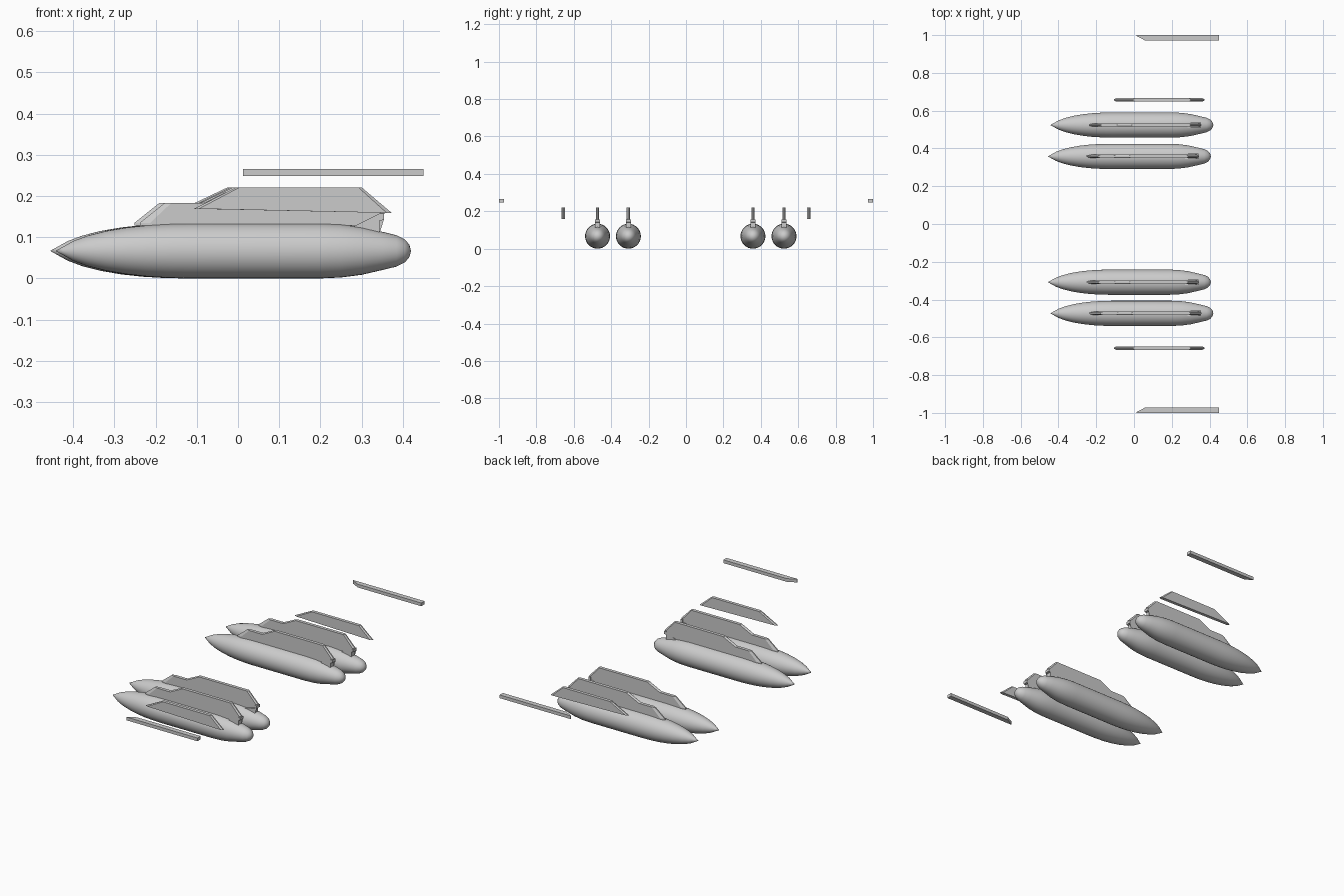
import bpy, bmesh, math

if "Cube" in bpy.data.objects:
    bpy.data.objects.remove(bpy.data.objects["Cube"])


def finish(name, bm):
    bmesh.ops.recalc_face_normals(bm, faces=bm.faces)
    me = bpy.data.meshes.new(name)
    bm.to_mesh(me)
    bm.free()
    ob = bpy.data.objects.new(name, me)
    bpy.context.collection.objects.link(ob)
    return ob


def tank(name, x, y, segs=32):
    # lathe of (x, radius) around the long axis
    prof = [(-.425, .010), (-.40, .024), (-.365, .037), (-.32, .0485),
            (-.27, .057), (-.22, .0625), (-.17, .0655), (-.12, .0667), (.20, .0667),
            (.25, .0645), (.30, .058), (.35, .0465), (.385, .038), (.405, .028), (.416, .015)]
    bm = bmesh.new()
    rings = []
    for px, r in prof:
        rings.append([bm.verts.new((x + px, y + r * math.cos(2 * math.pi * i / segs),
                                    .0667 + r * math.sin(2 * math.pi * i / segs)))
                      for i in range(segs)])
    nose = bm.verts.new((x - .443, y, .0667))
    tail = bm.verts.new((x + .420, y, .0667))
    for i in range(segs):
        j = (i + 1) % segs
        for a, b in zip(rings, rings[1:]):
            bm.faces.new((a[i], a[j], b[j], b[i]))
        bm.faces.new((nose, rings[0][j], rings[0][i]))
        bm.faces.new((tail, rings[-1][i], rings[-1][j]))
    for f in bm.faces:
        f.smooth = True
    return finish(name, bm)


def plate(name, prof, x, y, width, inset=None):
    # x-z outline thickened along y; insets give chamfered end edges
    inset = inset or [0] * len(prof)
    bm = bmesh.new()
    h = width / 2
    loops = []
    for dy, k in ((-h, 1), (-h * .35, 0), (h * .35, 0), (h, 1)):
        loops.append([bm.verts.new((x + px + k * d, y + dy, pz))
                      for (px, pz), d in zip(prof, inset)])
    n = len(prof)
    for a, b in zip(loops, loops[1:]):
        for i in range(n):
            j = (i + 1) % n
            bm.faces.new((a[i], a[j], b[j], b[i]))
    bm.faces.new(loops[0])
    bm.faces.new(loops[-1])
    bmesh.ops.remove_doubles(bm, verts=bm.verts, dist=1e-6)
    return finish(name, bm)


pylon = [(-.238, .128), (-.238, .135), (-.178, .183), (-.092, .183), (-.012, .221),
         (.298, .221), (.357, .16), (.347, .142), (.283, .128)]
pylon_in = [.025, .025, .016, .01, .008, -.008, -.012, -.006, 0]
foot = [(.283, .108), (.283, .127), (.354, .142), (.354, .157), (.343, .157), (.343, .108)]
fin = [(-.107, .169), (-.004, .221), (.300, .221), (.373, .159)]
fin_in = [.012, .008, -.008, -.012]

# drop tanks with pylons
for label, x, y in (("left_outer", 0, -.473), ("left_inner", -.013, -.308),
                    ("right_inner", -.013, .358), ("right_outer", 0, .524)):
    tank(label + "_tank", x, y)
    plate(label + "_pylon", pylon, x, y, .018, pylon_in)
    plate(label + "_pylon_foot", foot, x, y, .028)

# outboard fins and tip rails on both sides
for label, s in (("left", -1), ("right", 1)):
    plate(label + "_outboard_fin", fin, 0, s * .657, .018, fin_in)
    bm = bmesh.new()
    outline = [(.012, 1), (.45, 1), (.45, .972), (.058, .972), (.012, .996)]
    low, top = ([bm.verts.new((px, s * py, z)) for px, py in outline] for z in (.248, .266))
    bm.faces.new(low)
    bm.faces.new(top)
    for i in range(5):
        j = (i + 1) % 5
        bm.faces.new((low[i], low[j], top[j], top[i]))
    finish(label + "_tip_rail", bm)
